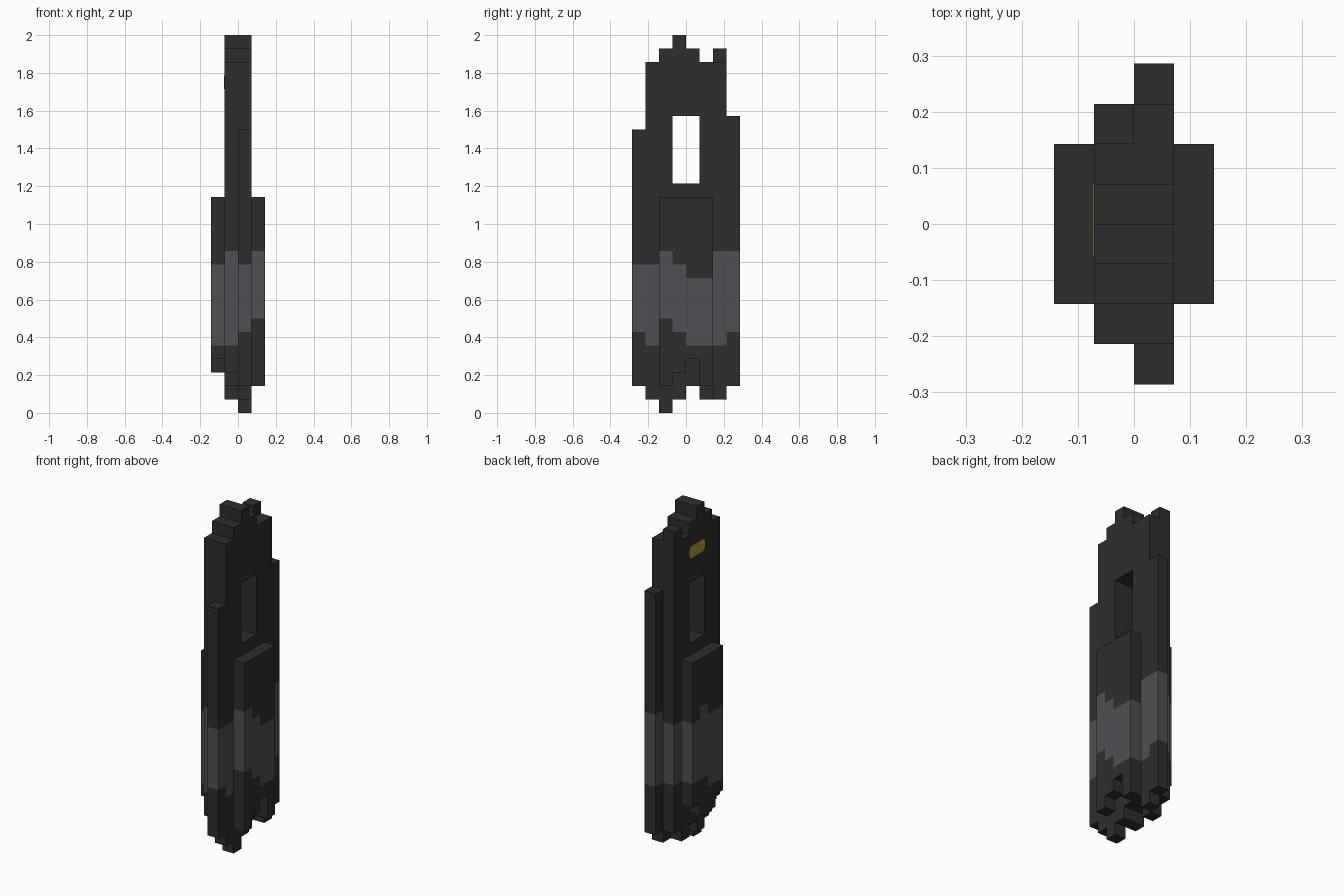
import bpy, bmesh, math
from mathutils import Vector

cube = bpy.data.objects.get("Cube")
if cube:
    bpy.data.objects.remove(cube, do_unlink=True)

U = 2 / 28  # edge of one block


def material(name, rgb):
    m = bpy.data.materials.new(name)
    m.use_nodes = True
    colour = (*rgb, 1)
    m.diffuse_color = colour
    bsdf = m.node_tree.nodes["Principled BSDF"]
    bsdf.inputs["Base Color"].default_value = colour
    bsdf.inputs["Roughness"].default_value = 0.8
    return m


dark = material("charcoal", (0.027, 0.027, 0.027))
grey = material("band_grey", (0.080, 0.078, 0.088))
gold = material("mark_gold", (0.44, 0.31, 0.035))

# Each layer: x index, first y index, then per column
# (bottom, top, band bottom, band top)
LAYERS = {
    "left_plate": (1, -2, [(2, 16, 7, 12), (3, 16, 6, 11), (4, 16, 5, 10), (2, 16, 5, 10)]),
    "core_left_half": (0, -4, [(2, 21, 6, 11), (1, 26, 5, 11), (0, 27, 5, 11), (1, 28, 5, 11),
                               (2, 27, 5, 11), (2, 26, 5, 11), (1, 26, 5, 12), (2, 22, 6, 12)]),
    "core_right_half": (-1, -3, [(3, 26, 5, 12), (2, 27, 5, 11), (1, 28, 5, 11),
                                 (2, 27, 5, 11), (1, 26, 5, 11), (2, 27, 6, 11)]),
    "right_plate": (-2, -2, [(4, 16, 5, 11), (3, 16, 5, 11), (3, 16, 6, 12), (4, 16, 6, 11)]),
}


def in_window(y, z):
    return y in (-1, 0) and 17 <= z < 22


# Fill each layer with blocks: 0 = charcoal, 1 = grey band
parts = {}
for name, (x, y0, columns) in LAYERS.items():
    parts[name] = {(x, y0 + i, z): int(lo <= z < hi)
                   for i, (bottom, top, lo, hi) in enumerate(columns)
                   for z in range(bottom, top) if not in_window(y0 + i, z)}
solid = set().union(*parts.values())


def skin(name, cells):
    """Make the outer surface of one part, merged into large flat faces."""
    bm = bmesh.new()
    for cell, colour in cells.items():
        for axis in range(3):
            for side in (0, 1):
                step = [0, 0, 0]
                step[axis] = 2 * side - 1
                if tuple(c + s for c, s in zip(cell, step)) in solid:
                    continue
                a, b = (axis + 1) % 3, (axis + 2) % 3
                loop = []
                for da, db in ((0, 0), (1, 0), (1, 1), (0, 1)):
                    p = Vector(cell)
                    p[axis] += side
                    p[a] += da
                    p[b] += db
                    loop.append(bm.verts.new(p * U))
                face = bm.faces.new(loop if side else loop[::-1])
                face.material_index = colour
    bmesh.ops.remove_doubles(bm, verts=bm.verts[:], dist=U / 100)
    bmesh.ops.dissolve_limit(bm, angle_limit=math.radians(1), verts=bm.verts[:],
                             edges=bm.edges[:], delimit={'MATERIAL', 'NORMAL'})
    mesh = bpy.data.meshes.new(name)
    bm.to_mesh(mesh)
    bm.free()
    mesh.materials.append(dark)
    mesh.materials.append(grey)
    bpy.context.collection.objects.link(bpy.data.objects.new(name, mesh))


for name, cells in parts.items():
    skin(name, cells)

# Gold mark: a thin plate with clipped corners above the window
bm = bmesh.new()
w, h, c = U, U / 2, U / 5
outline = [(w - c, h), (w, h - c)]
outline += [(y, -z) for y, z in outline[::-1]]
outline += [(-y, -z) for y, z in outline]
face = bm.faces.new([bm.verts.new((-U, y, 24.5 * U + z)) for y, z in outline])
plate = bmesh.ops.extrude_face_region(bm, geom=[face])
bmesh.ops.translate(bm, vec=(-0.002, 0, 0),
                    verts=[v for v in plate["geom"] if isinstance(v, bmesh.types.BMVert)])
bmesh.ops.recalc_face_normals(bm, faces=bm.faces[:])
mesh = bpy.data.meshes.new("gold_mark")
bm.to_mesh(mesh)
bm.free()
mesh.materials.append(gold)
bpy.context.collection.objects.link(bpy.data.objects.new("gold_mark", mesh))
